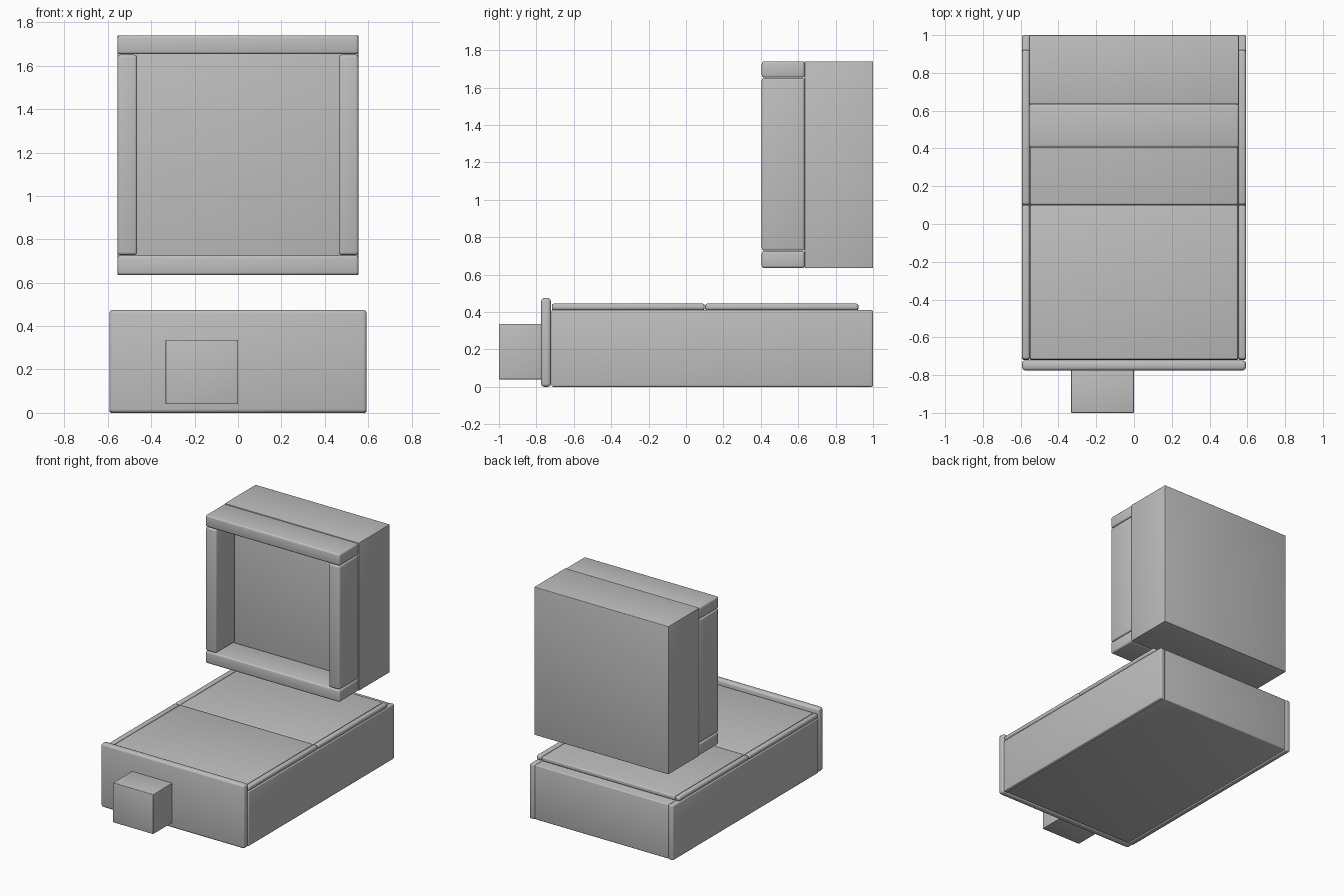
import bpy
import math
from mathutils import Vector

if "Cube" in bpy.data.objects:
    bpy.data.objects.remove(bpy.data.objects["Cube"], do_unlink=True)

grey = bpy.data.materials.new("plain grey")
grey.use_nodes = True
GREY = (0.52, 0.52, 0.52, 1)
grey.diffuse_color = GREY
grey.node_tree.nodes["Principled BSDF"].inputs["Base Color"].default_value = GREY


def slab(name, low, high, radius, segments=3):
    """Rounded box spanning two opposite corners."""
    low, high = Vector(low), Vector(high)
    bpy.ops.mesh.primitive_cube_add(size=1, location=(low + high) / 2)
    obj = bpy.context.object
    obj.name = name
    obj.scale = high - low
    bpy.ops.object.transform_apply(location=False, rotation=False, scale=True)
    obj.data.materials.append(grey)
    bevel = obj.modifiers.new("rounded edges", "BEVEL")
    bevel.width = radius
    bevel.segments = segments
    bpy.ops.object.modifier_apply(modifier=bevel.name)
    bpy.ops.object.shade_smooth_by_angle(angle=math.radians(35))
    return obj


def pair(name, low, high, radius):
    """The same slab on the left and, mirrored, on the right."""
    slab("left_" + name, low, high, radius)
    slab("right_" + name, (-high[0], low[1], low[2]), (-low[0], high[1], high[2]), radius)


OUTER, INNER = 0.593, 0.552
FRONT, MIDDLE, REAR, BACK = -0.72, 0.101, 0.922, 1.0
DECK, TOP = 0.41, 0.445

# Base cabinet: core, side boards and taller front board
slab("base_core", (-INNER, FRONT, 0.003), (INNER, BACK - 0.002, DECK), 0.008)
pair("side_board", (INNER, FRONT, 0), (OUTER, BACK, DECK), 0.009)
slab("front_board", (-OUTER, -0.775, 0), (OUTER, FRONT - 0.002, 0.475), 0.017)

# Two top boards, each flanked by side strips
for place, start, end in (("front", FRONT + 0.003, MIDDLE - 0.001),
                          ("rear", MIDDLE + 0.001, REAR)):
    slab(place + "_top_board", (-INNER + 0.002, start, DECK), (INNER - 0.002, end, TOP - 0.002), 0.009)
    pair(place + "_top_strip", (INNER, start, DECK), (OUTER, end, TOP), 0.013)

# Block on the front board
slab("front_block", (-0.333, -1, 0.04), (0, -0.774, 0.337), 0.004)

# Raised box with a deep front frame
HALF, LOW, HIGH = 0.555, 0.635, 1.74
RIM_FRONT, RIM_BACK = 0.405, 0.634
slab("raised_box", (-HALF, RIM_BACK, LOW), (HALF, BACK, HIGH), 0.004)
slab("lower_rail", (-HALF, RIM_FRONT, LOW), (HALF, RIM_BACK, 0.726), 0.013)
slab("upper_rail", (-HALF, RIM_FRONT, 1.653), (HALF, RIM_BACK, HIGH), 0.013)
pair("upright_rail", (0.465, RIM_FRONT, 0.728), (HALF, RIM_BACK, 1.651), 0.013)
